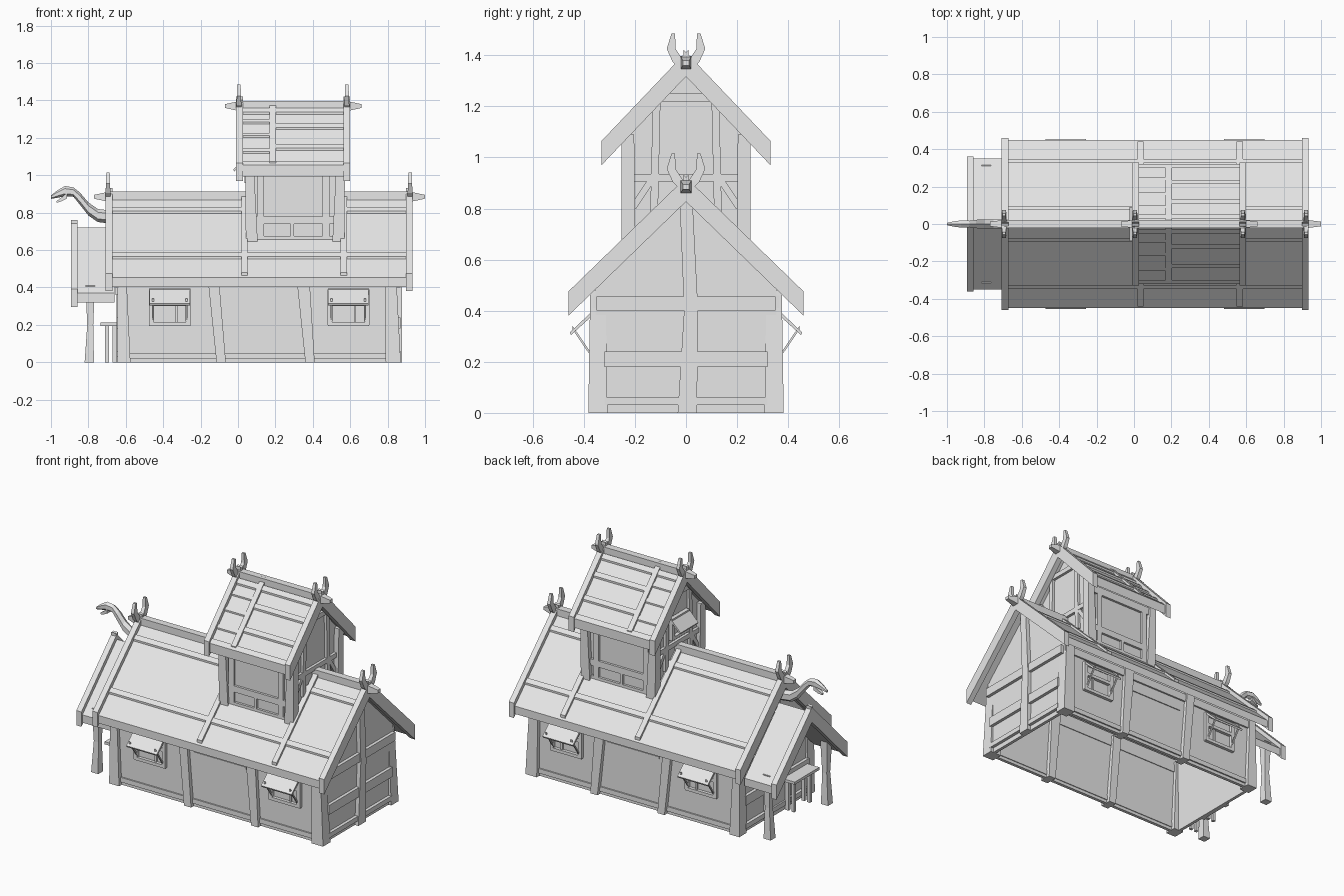
import bpy, bmesh, math
from mathutils import Vector

if "Cube" in bpy.data.objects:
    bpy.data.objects.remove(bpy.data.objects["Cube"], do_unlink=True)

grey = bpy.data.materials.new("plain_grey")
grey.use_nodes = True
grey.diffuse_color = (0.8, 0.8, 0.8, 1)
grey.node_tree.nodes["Principled BSDF"].inputs["Base Color"].default_value = (0.8, 0.8, 0.8, 1)


def skin(name, rings):
    """Closed solid through a list of matching point rings."""
    bm = bmesh.new()
    loops = [[bm.verts.new(p) for p in ring] for ring in rings]
    n = len(loops[0])
    for a, b in zip(loops, loops[1:]):
        for i in range(n):
            j = (i + 1) % n
            bm.faces.new((a[i], a[j], b[j], b[i]))
    bm.faces.new(loops[0])
    bm.faces.new(loops[-1])
    bmesh.ops.recalc_face_normals(bm, faces=bm.faces)
    mesh = bpy.data.meshes.new(name)
    bm.to_mesh(mesh)
    bm.free()
    mesh.materials.append(grey)
    ob = bpy.data.objects.new(name, mesh)
    bpy.context.collection.objects.link(ob)
    return ob


def loft(name, pts, sizes, axis, sides=4):
    """Sections of given widths, square to one axis, along a path."""
    u, v = [i for i in range(3) if i != axis]
    rings = []
    for p, (a, b) in zip(pts, sizes):
        ring = []
        for i in range(sides):
            t = 2 * math.pi * (i + 0.5) / sides
            grow = math.sqrt(2) if sides == 4 else 1
            q = Vector(p)
            q[u] += math.cos(t) * grow * a / 2
            q[v] += math.sin(t) * grow * b / 2
            ring.append(q)
        rings.append(ring)
    return skin(name, rings)


def box(name, x, y, z):
    p = [(x[0] + x[1]) / 2, (y[0] + y[1]) / 2]
    size = (x[1] - x[0], y[1] - y[0])
    return loft(name, [(*p, z[0]), (*p, z[1])], [size, size], 2)


def prism(name, profile, ends, axis=0):
    """Extrude a (horizontal, z) profile along x or y."""
    def place(e, h, z):
        return (e, h, z) if axis == 0 else (h, e, z)
    return skin(name, [[place(e, h, z) for h, z in profile] for e in ends])


def roof_strip(name, x, y, ridge, slope, side, lift, thick):
    """Board lying on one roof slope between two distances from the ridge."""
    top = [(side * d, ridge + lift - slope * d) for d in y]
    under = [(h, z - thick) for h, z in reversed(top)]
    prism(name, top + under, x)


def gabled_roof(name, x, eave, ridge, slope, battens, purlins, boards):
    for s in (1, -1):
        roof_strip(name + "_slope", x, (0, eave), ridge, slope, s, 0, 0.05)
        for a in battens:
            roof_strip(name + "_batten", (a - .017, a + .017), (0, eave - .01), ridge, slope, s, .018, .03)
        for d in purlins:
            roof_strip(name + "_purlin", x, (d, d + .022), ridge, slope, s, .012, .03)
        for a in boards:
            roof_strip(name + "_bargeboard", (a - .018, a + .018), (-.01, eave + .01), ridge, slope, s, .032, .095)


def horns(name, x, z):
    for s in (1, -1):
        path = [(x, -s * .03, z - .06), (x, s * .03, z), (x, s * .058, z + .05), (x, s * .05, z + .11)]
        loft(name, path, [(.026, .045), (.026, .045), (.022, .035), (.018, .014)], 2)


def ridge_beam(name, x0, x1, z):
    path = [(x0, 0, z), (x0 + .08, 0, z), (x1 - .08, 0, z), (x1, 0, z)]
    loft(name, path, [(.025, .02), (.045, .055), (.045, .055), (.025, .02)], 0)


# House walls: thin shell, open underneath
for s in (1, -1):
    box("long_wall", (-.62, .85), sorted((s * .335, s * .355)), (0, .5))
    box("sill_beam", (-.6, .82), sorted((s * .33, s * .364)), (.02, .05))
    box("wall_plate", (-.62, .85), sorted((s * .33, s * .366)), (.41, .46))
    box("center_panel", (-.06, .31), sorted((s * .35, s * .361)), (.335, .35))
gable = [(-.345, 0), (.345, 0), (.345, .51), (0, .85), (-.345, .51)]
for e, face in ((-.62, -1), (.84, 1)):
    prism("end_wall", gable, (e - .01, e + .01))
    out = e + face * .018
    span = (out - .012, out + .012)
    for z0, z1, w in ((.03, .06, .32), (.18, .24, .32), (.4, .455, .35)):
        box("end_crossbeam", span, (-w, w), (z0, z1))
    low = 0 if face > 0 else .4
    loft("gable_post", [(out, .005, low), (out, .02, .4), (out, 0, .84)],
         [(.035, .075), (.035, .055), (.035, .05)], 2)

# House posts, slightly tapered and leaning
for s in (1, -1):
    for x0, x1, w0, w1 in ((-.61, -.62, .07, .045), (-.09, -.135, .05, .06),
                           (.385, .345, .05, .07), (.83, .815, .08, .06)):
        loft("wall_post", [(x0, s * .345, 0), (x1, s * .345, .48)], [(w0, .075), (w1, .06)], 2)

# Propped shutters over framed windows
for s in (1, -1):
    for x in (-.365, .59):
        near, far = sorted((s * .35, s * .375))
        for dx in (-.1, .1):
            box("window_jamb", (x + dx - .012, x + dx + .012), (near, far), (.2, .39))
            loft("shutter_prop", [(x + dx * .9, s * .37, .225), (x + dx * .9, s * .445, .335)],
                 [(.01, .014)] * 2, 1)
        for z in (.205, .31, .385):
            box("window_rail", (x - .11, x + .11), (near, far), (z - .01, z + .01))
        box("window_bar", (x + .03, x + .042), sorted((s * .35, s * .365)), (.21, .31))
        prism("shutter", [(s * .37, .395), (s * .455, .315), (s * .45, .305), (s * .365, .382)],
              (x - .108, x + .108))

# Main roof
gabled_roof("main_roof", (-.7, .925), .45, .89, .97, (.035, .565), (.075, .325), (-.69, .915))
ridge_beam("main_ridge_beam", -.77, 1, .885)
for x in (-.695, .92):
    horns("main_roof_horn", x, .905)

# Tower body
prism("tower_wall", [(-.225, .6), (.225, .6), (.225, 1.09), (0, 1.33), (-.225, 1.09)], (.065, .54))
for s in (1, -1):
    for x0, x1 in ((.075, .06), (.535, .55)):
        loft("tower_post", [(x0, s * .225, .6), (x1, s * .228, 1.09)], [(.065, .055), (.045, .05)], 2)
    near, far = sorted((s * .22, s * .24))
    for z0, z1 in ((.64, .675), (.74, .78), (1.0, 1.05)):
        box("tower_rail", (.06, .55), (near, far), (z0, z1))
    for x in (.12, .47):
        box("tower_stile", (x - .018, x + .018), (near, far), (.66, 1.04))
    box("tower_short_strut", (.28, .3), (near, far), (.67, .76))
for out in (.06, .545):
    span = (out - .012, out + .012)
    for z, w in ((.92, .23), (1.235, .11)):
        box("tower_gable_beam", span, (-w, w), (z - .015, z + .015))
    for s in (1, -1):
        loft("tower_gable_stud", [(out, s * .125, .78), (out, s * .115, 1.22)], [(.024, .03)] * 2, 2)
        loft("tower_brace", [(out, s * .21, .8), (out, s * .13, .92)], [(.02, .03)] * 2, 2)

# Tower window and shutter on the porch end
for y in (-.075, .075):
    box("tower_window_jamb", (.035, .06), (y - .012, y + .012), (.96, 1.1))
for z in (.97, 1.09):
    box("tower_window_rail", (.035, .06), (-.085, .085), (z - .01, z + .01))
prism("tower_shutter", [(.045, 1.1), (-.025, 1.03), (-.02, 1.02), (.05, 1.088)], (-.09, .09), axis=1)

# Tower roof with irregular boards
gabled_roof("tower_roof", (.005, .585), .32, 1.38, 1.05, (.185,), (.03, .3), (.008, .582))
for s in (1, -1):
    for d in (.11, .215):
        roof_strip("tower_roof_board", (.19, .57), (d, d + .02), 1.38, 1.05, s, .012, .03)
    for d in (.085, .155, .235):
        roof_strip("tower_roof_short_board", (.02, .18), (d, d + .015), 1.38, 1.05, s, .01, .03)
ridge_beam("tower_ridge_beam", -.07, .66, 1.37)
for x in (.005, .582):
    horns("tower_roof_horn", x, 1.375)

# Porch
gabled_roof("porch_roof", (-.885, -.66), .35, .72, 1, (), (), (-.875,))
for s in (1, -1):
    loft("porch_post", [(-.795, s * .29, 0), (-.79, s * .29, .2), (-.79, s * .29, .41)],
         [(.05, .05), (.032, .035), (.05, .05)], 2)
    box("door_jamb", (-.65, -.625), (s * .1 - .015, s * .1 + .015), (0, .38))
box("door_leaf", (-.64, -.62), (-.09, .09), (0, .36))
box("door_lintel", (-.655, -.625), (-.13, .13), (.36, .4))

# Bench beside the door
box("bench_seat", (-.735, -.63), (-.3, -.05), (.195, .212))
for y in (-.25, -.09):
    for x in (-.7, -.66):
        box("bench_leg", (x - .01, x + .01), (y - .01, y + .01), (0, .2))

# Carved serpent on the ridge end
spine = [(-.67, .775, .07), (-.75, .785, .07), (-.8, .82, .07), (-.845, .875, .065),
         (-.88, .91, .05), (-.925, .915, .055), (-.965, .9, .04), (-1, .883, .018)]
loft("serpent_neck", [(x, 0, z) for x, z, h in spine], [(h * .8, h) for x, z, h in spine], 0, 6)
loft("serpent_jaw", [(-.915, 0, .89), (-.945, 0, .87), (-.97, 0, .858)],
     [(.035, .03), (.028, .02), (.014, .01)], 0)
